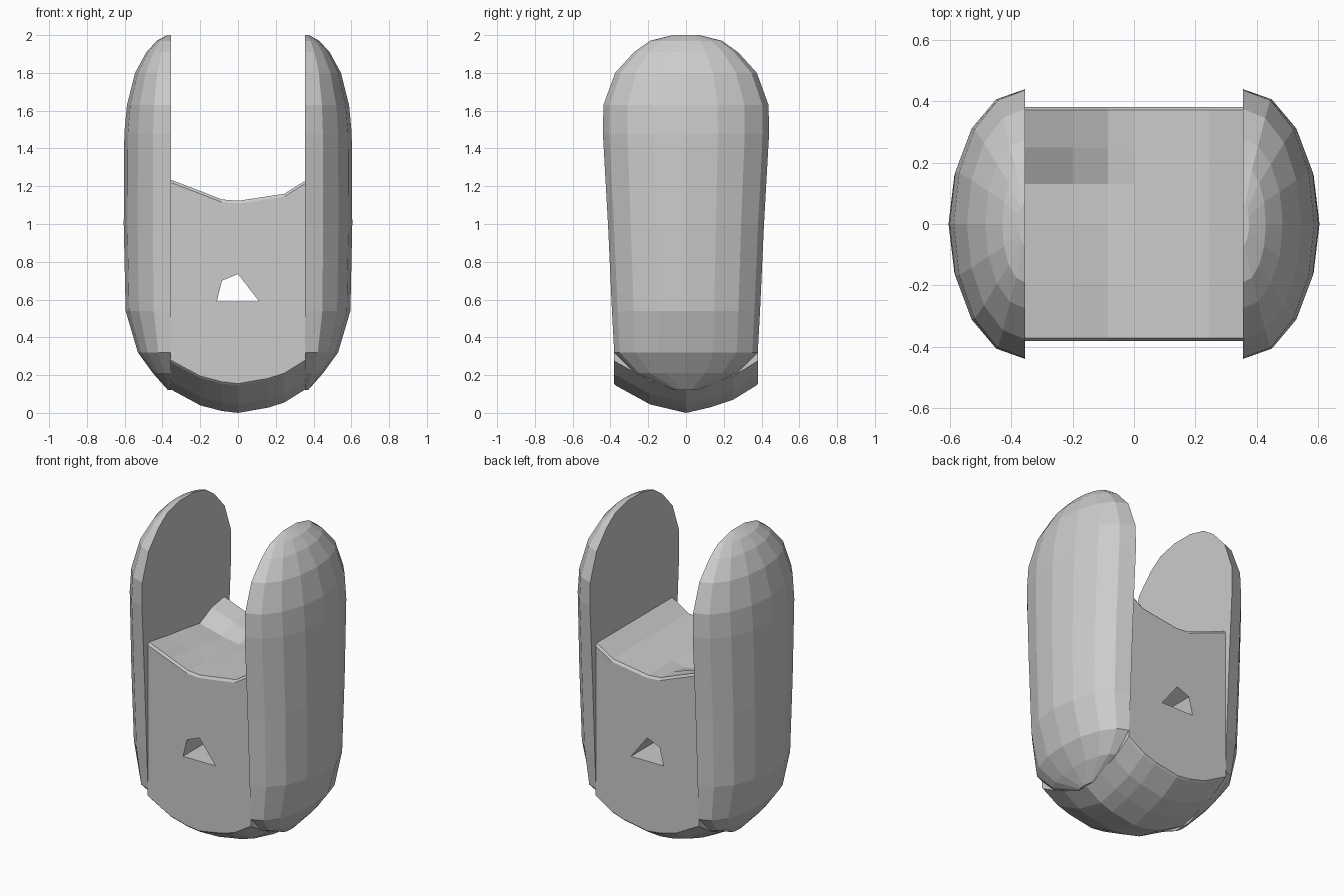
import bpy, bmesh, math

if "Cube" in bpy.data.objects:
    bpy.data.objects.remove(bpy.data.objects["Cube"])

grey = bpy.data.materials.new("plain grey")
grey.diffuse_color = (0.6, 0.6, 0.6, 1)
grey.use_nodes = True
grey.node_tree.nodes["Principled BSDF"].inputs["Base Color"].default_value = grey.diffuse_color


def make_object(name, bm):
    bmesh.ops.recalc_face_normals(bm, faces=bm.faces[:])
    me = bpy.data.meshes.new(name)
    bm.to_mesh(me)
    bm.free()
    me.materials.append(grey)
    ob = bpy.data.objects.new(name, me)
    bpy.context.collection.objects.link(ob)
    return ob


# Side lobes: stacked half-ellipse rings (height, outer x, half depth), flat inside
INNER = 0.355
RINGS = [(0.12, 0.37, 0.06), (0.21, 0.45, 0.27), (0.32, 0.53, 0.38), (0.54, 0.595, 0.392),
         (1.0, 0.605, 0.413), (1.48, 0.602, 0.44), (1.63, 0.588, 0.437), (1.8, 0.545, 0.375),
         (1.91, 0.485, 0.275), (1.97, 0.43, 0.19), (2.0, 0.375, 0.07)]


def lobe(name, side, n=8):
    bm = bmesh.new()
    rows = []
    for z, xo, yh in RINGS:
        rows.append([bm.verts.new((side * (INNER + (xo - INNER) * math.sin(math.pi * i / n)),
                                   -yh * math.cos(math.pi * i / n), z)) for i in range(n + 1)])
    for a, b in zip(rows, rows[1:]):
        for i in range(n):
            bm.faces.new((a[i], a[i + 1], b[i + 1], b[i]))
        bm.faces.new((a[n], a[0], b[0], b[n]))
    bm.faces.new(rows[0])
    bm.faces.new(rows[-1])
    return make_object(name, bm)


lobe("right_lobe", 1)
lobe("left_lobe", -1)

# Central body: sagging top with a shallow valley on the left, bowl-shaped underside
XS = [-0.357, -0.2, -0.085, 0.0, 0.16, 0.245, 0.357]
TOP = [1.235, 1.175, 1.13, 1.123, 1.147, 1.16, 1.23]
BOTTOM = [0.125, 0.04, 0.01, 0.0, 0.028, 0.055, 0.125]
YS = [-0.382, -0.372, -0.19, 0.0, 0.13, 0.25, 0.372, 0.382]
RISE = [0.155, 0.145, 0.045, 0.0, 0.03, 0.07, 0.145, 0.155]
VALLEY = [0.015, 0, 0.03, 0.055, 0.075, 0.02, 0, 0.015]

bm = bmesh.new()
top, low = [], []
for i, x in enumerate(XS):
    dip = (1.0, 0.75, 0.4)[i] if i < 3 else 0
    top.append([bm.verts.new((x, y, TOP[i] - (VALLEY[j] * dip if 0 < j < 7 else 0.015)))
                for j, y in enumerate(YS)])
    low.append([bm.verts.new((x, y, BOTTOM[i] + RISE[j])) for j, y in enumerate(YS)])
for i in range(len(XS) - 1):
    for j in range(len(YS) - 1):
        for g in (top, low):
            bm.faces.new((g[i][j], g[i + 1][j], g[i + 1][j + 1], g[i][j + 1]))
    for j in (0, -1):
        bm.faces.new((low[i][j], low[i + 1][j], top[i + 1][j], top[i][j]))
for i in (0, -1):
    bm.faces.new(low[i] + top[i][::-1])
body = make_object("central_body", bm)

# Through hole cut front to back
bm = bmesh.new()
outline = [(-0.112, 0.59), (0.112, 0.59), (0.0, 0.735), (-0.085, 0.70)]
front = [bm.verts.new((x, -0.6, z)) for x, z in outline]
back = [bm.verts.new((x, 0.6, z)) for x, z in outline]
bm.faces.new(front)
bm.faces.new(back)
for i in range(4):
    k = (i + 1) % 4
    bm.faces.new((front[i], front[k], back[k], back[i]))
cutter = make_object("hole_cutter", bm)
cutter.hide_render = True
mod = body.modifiers.new("hole", 'BOOLEAN')
mod.operation = 'DIFFERENCE'
mod.solver = 'EXACT'
mod.object = cutter
bpy.context.view_layer.objects.active = body
bpy.ops.object.modifier_apply(modifier=mod.name)
bpy.data.objects.remove(cutter)
